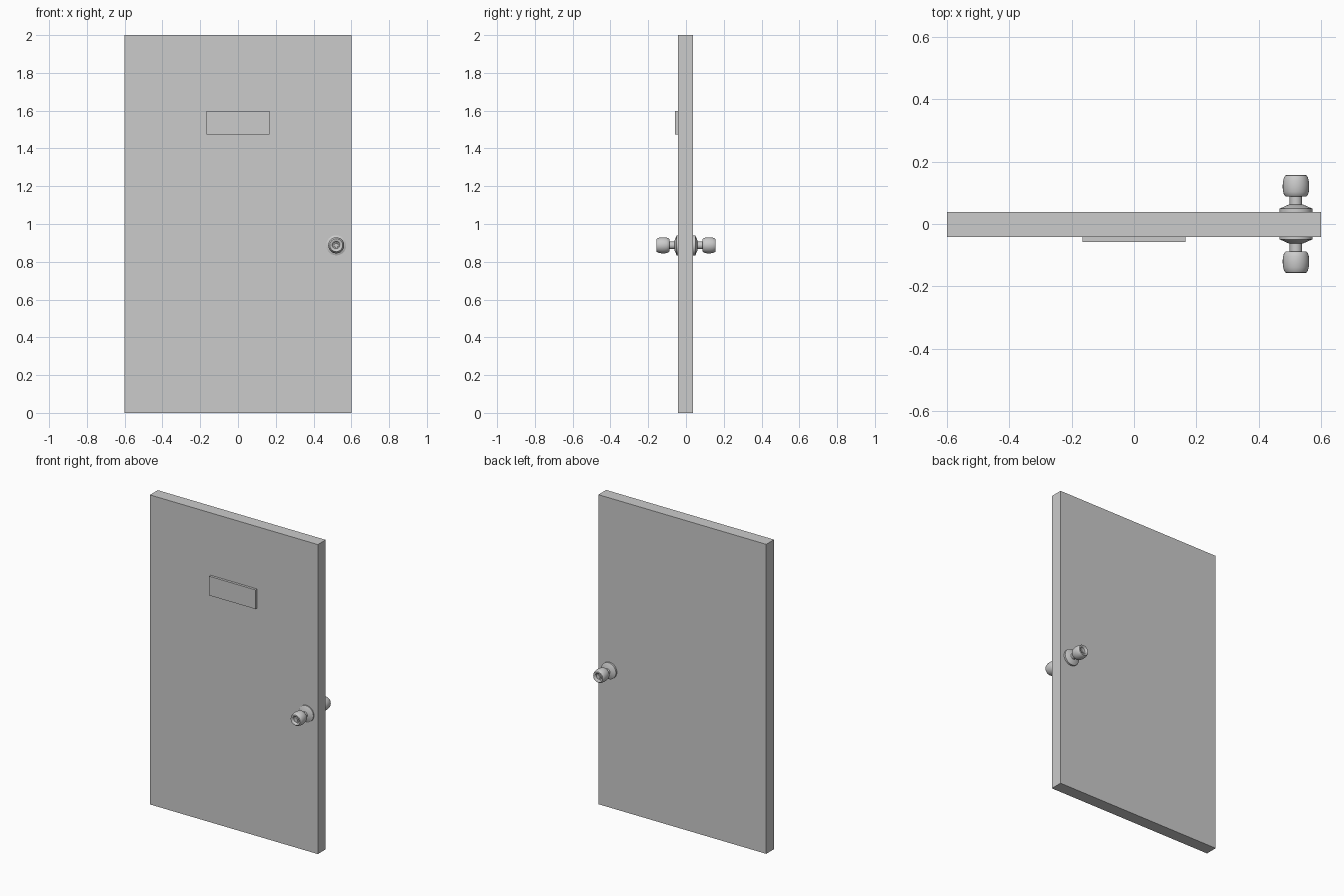
import bpy
import bmesh
import math
from mathutils import Matrix, Vector

cube = bpy.data.objects.get("Cube")
if cube:
    bpy.data.objects.remove(cube, do_unlink=True)

GREY = (0.6, 0.6, 0.6, 1)
grey = bpy.data.materials.new("plain_grey")
grey.use_nodes = True
grey.diffuse_color = GREY
for node in grey.node_tree.nodes:
    if node.type == 'BSDF_PRINCIPLED':
        node.inputs["Base Color"].default_value = GREY


def finish(name, bm):
    bmesh.ops.recalc_face_normals(bm, faces=bm.faces)
    mesh = bpy.data.meshes.new(name)
    bm.to_mesh(mesh)
    bm.free()
    mesh.materials.append(grey)
    obj = bpy.data.objects.new(name, mesh)
    bpy.context.collection.objects.link(obj)
    return obj


def box(name, low, high):
    low, high = Vector(low), Vector(high)
    bm = bmesh.new()
    place = Matrix.Translation((low + high) / 2) @ Matrix.Diagonal((*(high - low), 1))
    bmesh.ops.create_cube(bm, size=1, matrix=place)
    return finish(name, bm)


def turned(name, profile, side, x, z):
    """Revolve (radius, distance) points around the y axis; side is -1 front, 1 back."""
    bm = bmesh.new()
    verts = [bm.verts.new((x + r, side * d, z)) for r, d in profile]
    edges = [bm.edges.new(pair) for pair in zip(verts, verts[1:])]
    bmesh.ops.spin(bm, geom=verts + edges, cent=(x, 0, z), axis=(0, 1, 0),
                   angle=math.tau, steps=32, use_merge=True)
    bmesh.ops.remove_doubles(bm, verts=bm.verts, dist=0.0001)
    obj = finish(name, bm)
    bpy.ops.object.select_all(action='DESELECT')
    obj.select_set(True)
    bpy.context.view_layer.objects.active = obj
    bpy.ops.object.shade_smooth_by_angle(angle=math.radians(32))
    return obj


# Door slab and the raised plate on its front
box("door_panel", (-0.6, -0.042, 0), (0.6, 0.038, 2))
box("name_plate", (-0.166, -0.058, 1.473), (0.166, -0.042, 1.597))

# Rosette, neck and rounded knob with a dished end, on both sides
rosette = [(0, 0.036), (0.053, 0.036), (0.053, 0.049), (0.024, 0.062), (0, 0.062)]
neck = [(0, 0.05), (0.02, 0.05), (0.02, 0.095), (0, 0.095)]
knob = [(0, 0.088), (0.033, 0.088), (0.038, 0.093), (0.041, 0.103),
        (0.0425, 0.115), (0.0425, 0.126), (0.041, 0.139), (0.038, 0.15),
        (0.034, 0.156), (0.03, 0.157), (0.024, 0.155), (0.018, 0.147),
        (0.012, 0.147), (0.011, 0.151), (0, 0.151)]
for side, label in ((-1, "front"), (1, "back")):
    for part, profile in (("rosette", rosette), ("knob_neck", neck), ("knob", knob)):
        turned(f"{label}_{part}", profile, side, 0.52, 0.887)
